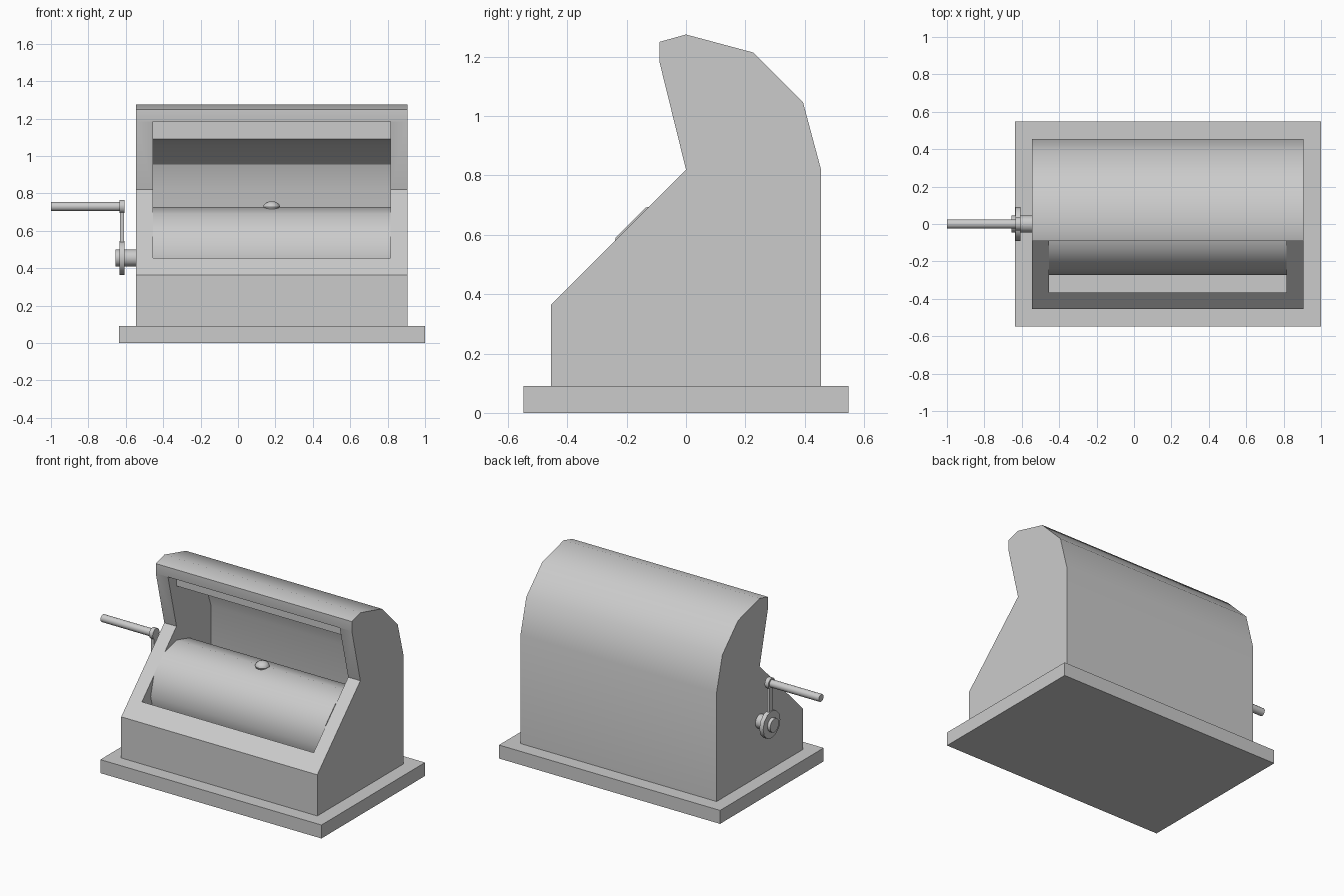
import bpy, bmesh, math
from mathutils import Matrix

if "Cube" in bpy.data.objects:
    bpy.data.objects.remove(bpy.data.objects["Cube"])

CX = 0.18          # centre of the housing along x
AXIS_Z = 0.455     # drum and crank axis height
HANDLE_Z = 0.73


def finish(name, bm, smooth=True):
    bmesh.ops.recalc_face_normals(bm, faces=bm.faces)
    mesh = bpy.data.meshes.new(name)
    bm.to_mesh(mesh)
    bm.free()
    ob = bpy.data.objects.new(name, mesh)
    bpy.context.collection.objects.link(ob)
    if smooth:
        smooth_by_angle(ob)
    return ob


def smooth_by_angle(ob):
    bpy.ops.object.select_all(action='DESELECT')
    ob.select_set(True)
    bpy.context.view_layer.objects.active = ob
    bpy.ops.object.shade_smooth_by_angle(angle=math.radians(32))


def prism(name, profile, x0, x1):
    """Extrude a (y, z) profile along x."""
    bm = bmesh.new()
    face = bm.faces.new([bm.verts.new((x0, y, z)) for y, z in profile])
    ext = bmesh.ops.extrude_face_region(bm, geom=[face])
    verts = [g for g in ext['geom'] if isinstance(g, bmesh.types.BMVert)]
    bmesh.ops.translate(bm, vec=(x1 - x0, 0, 0), verts=verts)
    return finish(name, bm, False)


def box(name, x0, x1, y, z0, z1):
    return prism(name, [(-y, z0), (y, z0), (y, z1), (-y, z1)], x0, x1)


def rod(name, x0, x1, z, r, sides=12):
    """Cylinder along x, with a corner pointing straight up."""
    ring = [(r * math.sin(math.tau * i / sides), z + r * math.cos(math.tau * i / sides))
            for i in range(sides)]
    ob = prism(name, ring, x0, x1)
    smooth_by_angle(ob)
    return ob


def arc(ry, rz):
    """Quarter arc from the top to the back, in 30 degree steps."""
    return [(ry * math.sin(math.radians(a)), 0.82 + rz * math.cos(math.radians(a)))
            for a in (0, 30, 60, 90)]


# base plate
box("base_plate", -0.635, 1.0, 0.547, 0, 0.09)

# housing with a hollow open to the front
outer = [(0.455, 0.09), (-0.455, 0.09), (-0.455, 0.365), (0, 0.82),
         (-0.09, 1.185), (-0.09, 1.25)] + arc(0.455, 0.455)
housing = prism("housing", outer, CX - 0.725, CX + 0.725)
inner = [(0.365, 0.18), (-0.365, 0.18), (-0.365, 1.184), (0, 1.184)] + arc(0.365, 0.27)
cutter = prism("housing_cutter", inner, CX - 0.635, CX + 0.635)
mod = housing.modifiers.new("hollow", 'BOOLEAN')
mod.operation = 'DIFFERENCE'
mod.solver = 'EXACT'
mod.object = cutter
bpy.context.view_layer.objects.active = housing
bpy.ops.object.modifier_apply(modifier=mod.name)
bpy.data.objects.remove(cutter)
smooth_by_angle(housing)

# drum with a small domed stud on top
rod("drum", CX - 0.635, CX + 0.635, AXIS_Z, 0.273)
bm = bmesh.new()
bmesh.ops.create_uvsphere(bm, u_segments=12, v_segments=8, radius=1,
                          matrix=Matrix.Translation((CX, 0, 0.728)) @ Matrix.Diagonal((0.045, 0.045, 0.03, 1)))
finish("drum_stud", bm)

# crank
rod("crank_axle", -0.655, -0.54, AXIS_Z, 0.046)
rod("crank_disc", -0.634, -0.606, AXIS_Z, 0.091)
box("crank_arm", -0.63, -0.61, 0.018, AXIS_Z, HANDLE_Z)
rod("crank_collar", -0.634, -0.606, HANDLE_Z, 0.036)
rod("crank_handle", -1.0, -0.62, HANDLE_Z, 0.025)
